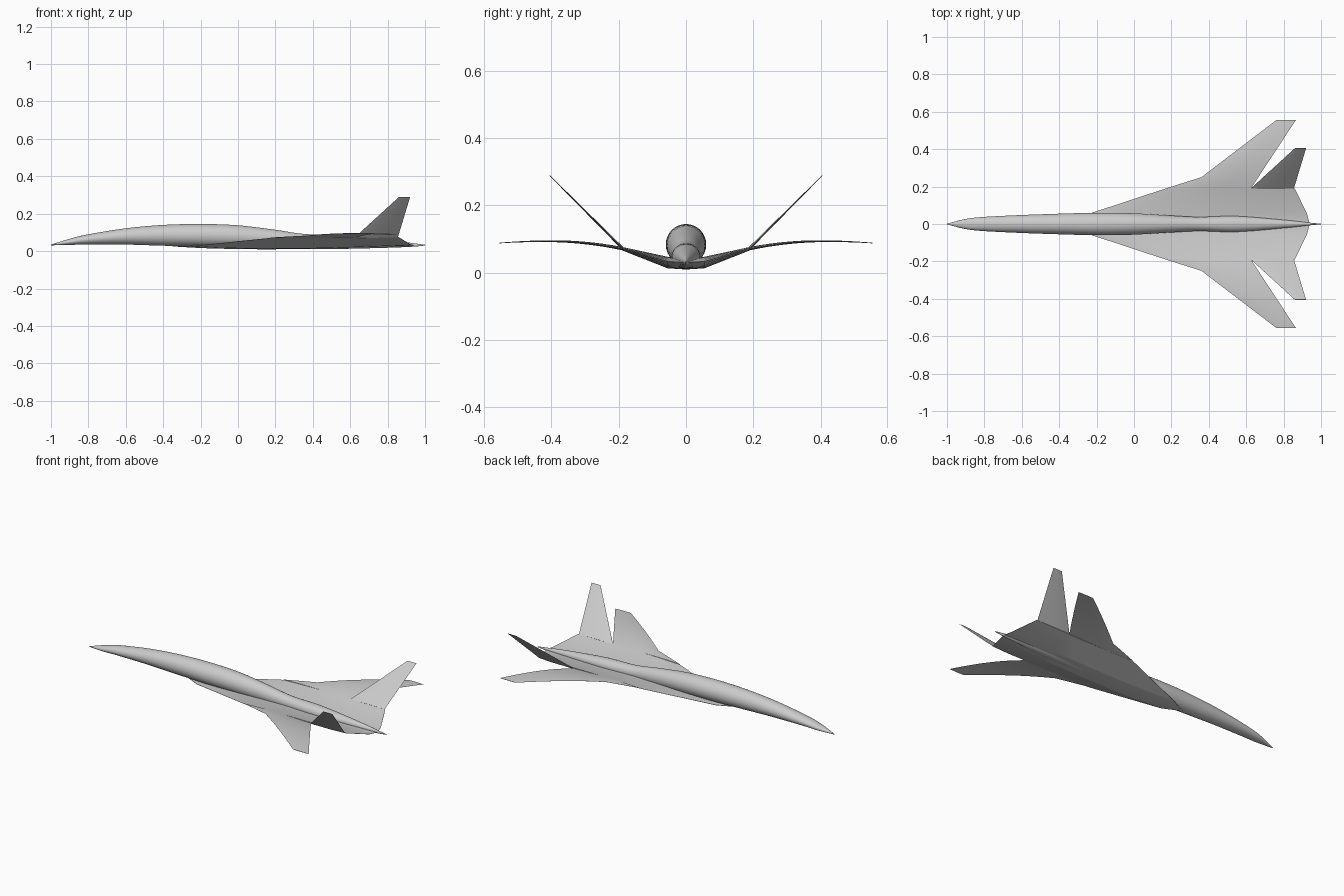
import bpy
import bmesh
import math
from mathutils import Vector

default_cube = bpy.data.objects.get("Cube")
if default_cube:
    bpy.data.objects.remove(default_cube, do_unlink=True)

# One light grey paint for the whole aircraft
grey = bpy.data.materials.new("light grey paint")
grey.use_nodes = True
colour = (0.6, 0.6, 0.6, 1)
grey.diffuse_color = colour
grey.node_tree.nodes["Principled BSDF"].inputs["Base Color"].default_value = colour


def loft(name, rings, cap_start=True, cap_end=True, mirrored=False, angle=30):
    """Skin a list of closed rings, optionally mirrored across the centreline."""
    bm = bmesh.new()
    loops = [[bm.verts.new(point) for point in ring] for ring in rings]
    count = len(loops[0])
    for a, b in zip(loops, loops[1:]):
        for i in range(count):
            j = (i + 1) % count
            bm.faces.new((a[i], a[j], b[j], b[i]))
    if cap_start:
        bm.faces.new(loops[0][::-1])
    if cap_end:
        bm.faces.new(loops[-1])
    bmesh.ops.recalc_face_normals(bm, faces=bm.faces)
    mesh = bpy.data.meshes.new(name)
    bm.to_mesh(mesh)
    bm.free()
    mesh.materials.append(grey)
    obj = bpy.data.objects.new(name, mesh)
    bpy.context.collection.objects.link(obj)
    if mirrored:
        mirror = obj.modifiers.new("mirror", "MIRROR")
        mirror.use_axis = (False, True, False)
        mirror.merge_threshold = 0.0005
    bpy.ops.object.select_all(action="DESELECT")
    obj.select_set(True)
    bpy.context.view_layer.objects.active = obj
    bpy.ops.object.shade_smooth_by_angle(angle=math.radians(angle))
    return obj


def smooth_stations(stations, steps):
    """Catmull-Rom curve through the stations."""
    pts = [Vector(s) for s in stations]
    pts = [2 * pts[0] - pts[1]] + pts + [2 * pts[-1] - pts[-2]]
    result = []
    for p, q, r, s in zip(pts, pts[1:], pts[2:], pts[3:]):
        for k in range(steps):
            t = k / steps
            result.append(q + (r - p) * (t / 2)
                          + (2 * p - 5 * q + 4 * r - s) * (t * t / 2)
                          + (3 * q - p - 3 * r + s) * (t ** 3 / 2))
    return result + [pts[-2]]


def fuselage_ring(station, sides=32):
    x, half_width, top, bottom = station
    middle, half_height = (top + bottom) / 2, (top - bottom) / 2
    angles = [math.tau * i / sides for i in range(sides)]
    return [(x, half_width * math.cos(a), middle + half_height * math.sin(a)) for a in angles]


def airfoil_ring(front, back, thickness, normal=(0, 0, 1), steps=8):
    """Thin lens-shaped section from the leading to the trailing edge."""
    front, back, normal = Vector(front), Vector(back), Vector(normal)
    upper, lower = [], []
    for i in range(steps + 1):
        t = i / steps
        bulge = thickness / 2 * (0.06 + 0.94 * math.sin(math.pi * t ** 0.8))
        centre = front.lerp(back, t)
        upper.append(centre + normal * bulge)
        lower.append(centre - normal * bulge)
    return upper + lower[::-1]


# Fuselage: x, half width, top, bottom
body = [
    (-1, 0.002, 0.035, 0.031), (-0.9, 0.027, 0.066, 0.033),
    (-0.8, 0.038, 0.09, 0.036), (-0.6, 0.048, 0.122, 0.035),
    (-0.4, 0.055, 0.14, 0.029), (-0.2, 0.06, 0.145, 0.024),
    (0, 0.057, 0.138, 0.02), (0.2, 0.045, 0.114, 0.015),
    (0.35, 0.038, 0.092, 0.012), (0.55, 0.042, 0.084, 0.012),
    (0.8, 0.022, 0.06, 0.018), (0.94, 0.007, 0.042, 0.024),
    (1, 0.002, 0.034, 0.03),
]
loft("fuselage", [fuselage_ring(s) for s in smooth_stations(body, 5)])

# Inner wing and belly: front x, back x, y, front z, back z, thickness
inner = [
    (-0.35, 0.94, 0, 0.026, 0.03, 0.036),
    (-0.24, 0.925, 0.055, 0.028, 0.034, 0.034),
    (0.17, 0.86, 0.19, 0.07, 0.074, 0.01),
]
loft("inner_wing", [airfoil_ring((a, y, za), (b, y, zb), d) for a, b, y, za, zb, d in inner],
     cap_start=False, mirrored=True, angle=15)

# Outer wing: swept panels with a gently drooping tip
root_y, kink_y, tip_y = 0.19, 0.25, 0.555
outer = []
for i in range(13):
    y = root_y + (tip_y - root_y) * i / 12
    outer.append(y)
outer[2] = kink_y
panels = []
for y in outer:
    if y <= kink_y:
        front = 0.17 + 0.19 * (y - root_y) / (kink_y - root_y)
    else:
        front = 0.36 + 0.4 * (y - kink_y) / (tip_y - kink_y)
    s = (y - root_y) / (tip_y - root_y)
    back = 0.625 + 0.24 * s
    z = 0.094 - 0.022 * (1 - s / 0.6) ** 2 if s < 0.6 else 0.094 - 0.035 * (s - 0.6) ** 2
    panels.append(airfoil_ring((front, y, z), (back, y, z), 0.01 - 0.008 * s))
loft("outer_wing", panels, mirrored=True)

# Canted tail fins
lean = Vector((0, -1, 1)).normalized()
loft("tail_fin", [
    airfoil_ring((0.625, 0.19, 0.074), (0.855, 0.19, 0.074), 0.008, lean),
    airfoil_ring((0.86, 0.405, 0.289), (0.92, 0.405, 0.289), 0.002, lean),
], mirrored=True)
